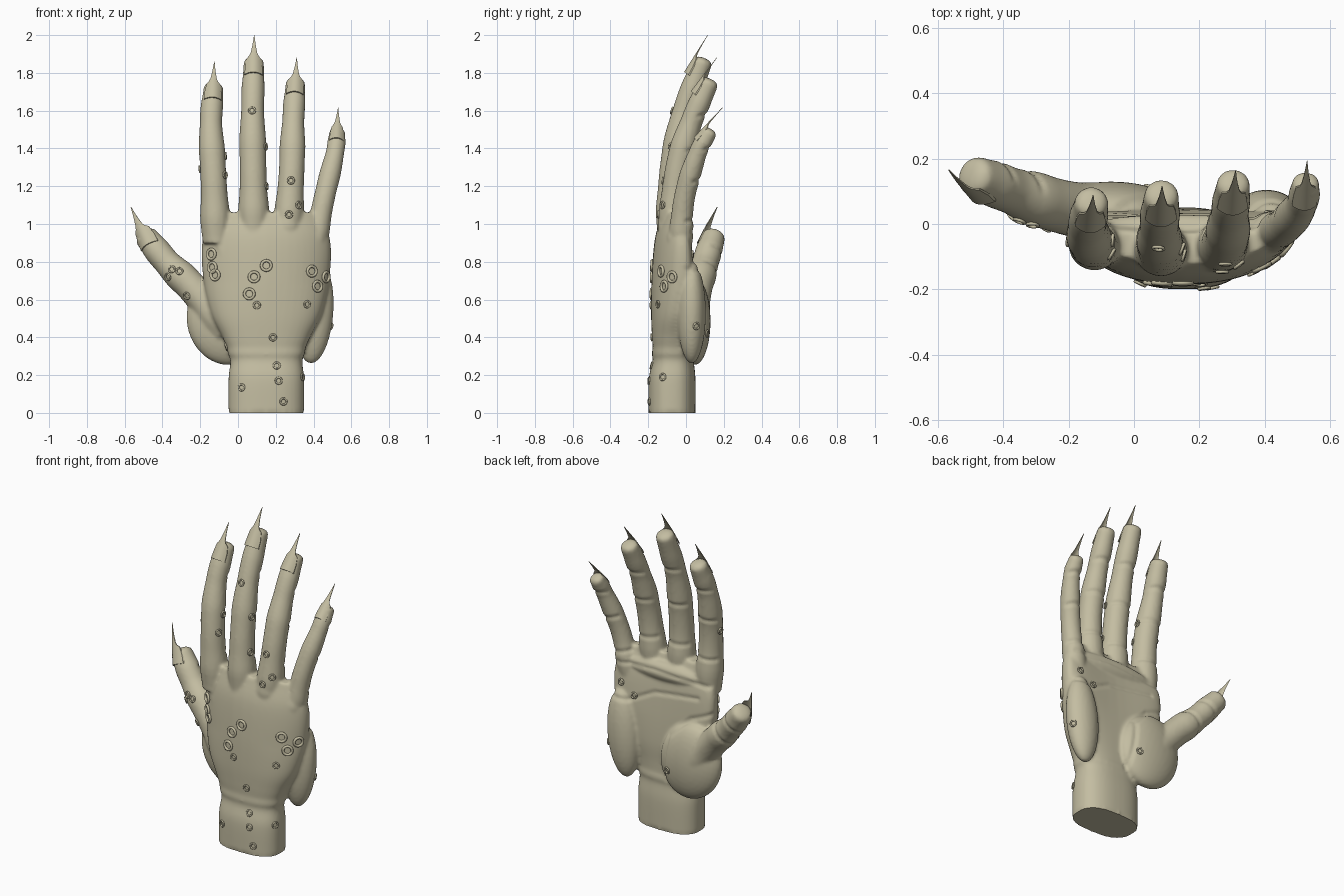
import bpy, bmesh, math
from mathutils import Vector, Matrix
from mathutils.bvhtree import BVHTree

if "Cube" in bpy.data.objects:
    bpy.data.objects.remove(bpy.data.objects["Cube"])

skin = bpy.data.materials.new("bone_skin")
skin.diffuse_color = (0.55, 0.51, 0.36, 1)
skin.use_nodes = True
skin.node_tree.nodes["Principled BSDF"].inputs["Base Color"].default_value = skin.diffuse_color


def loft(bm, rings):
    """Skin a list of closed point rings and cap both ends."""
    vs = [[bm.verts.new(p) for p in r] for r in rings]
    n = len(vs[0])
    for a, b in zip(vs, vs[1:]):
        for i in range(n):
            bm.faces.new((a[i], a[(i + 1) % n], b[(i + 1) % n], b[i]))
    bm.faces.new(vs[0][::-1])
    bm.faces.new(vs[-1])


def spline(pts, steps):
    """Catmull-Rom resampling."""
    p = [Vector(q) for q in pts]
    p = [p[0] * 2 - p[1]] + p + [p[-1] * 2 - p[-2]]
    out = []
    for i in range(1, len(p) - 2):
        a, b, c, d = p[i - 1:i + 3]
        for k in range(steps):
            t = k / steps
            out.append(0.5 * (2 * b + (c - a) * t + (2 * a - 5 * b + 4 * c - d) * t * t
                              + (3 * b - a - 3 * c + d) * t ** 3))
    return out + [p[-2]]


def tube(bm, c, r, n=24):
    """Tube along centres c with radii r and a rounded tip."""
    c, r = list(c), list(r)
    d, end, re = (c[-1] - c[-2]).normalized(), c[-1], r[-1]
    for a in (25, 50, 70, 83):
        a = math.radians(a)
        c.append(end + d * re * .5 * math.sin(a))
        r.append(re * math.cos(a) ** .8)
    rings = []
    for i in range(len(c)):
        t = (c[min(i + 1, len(c) - 1)] - c[max(i - 1, 0)]).normalized()
        u = t.cross(Vector((0, 1, 0))).normalized()
        w = u.cross(t)
        rings.append([c[i] + r[i] * (u * math.cos(k * math.tau / n) + w * math.sin(k * math.tau / n))
                      for k in range(n)])
    loft(bm, rings)


def ball(bm, loc, rad, rot_y=0):
    m = Matrix.Translation(loc) @ Matrix.Rotation(rot_y, 4, 'Y') @ Matrix.Diagonal((*rad, 1))
    bmesh.ops.create_uvsphere(bm, u_segments=32, v_segments=20, radius=1, matrix=m)


def finish(bm, name, angle=50):
    bmesh.ops.recalc_face_normals(bm, faces=bm.faces)
    me = bpy.data.meshes.new(name)
    bm.to_mesh(me)
    bm.free()
    me.materials.append(skin)
    ob = bpy.data.objects.new(name, me)
    bpy.context.collection.objects.link(ob)
    bpy.ops.object.select_all(action='DESELECT')
    bpy.context.view_layer.objects.active = ob
    ob.select_set(True)
    bpy.ops.object.shade_smooth_by_angle(angle=math.radians(angle))
    return ob


def bump(u, mid, width):
    return math.exp(-((u - mid) / width) ** 2)


# wrist and palm: z, half width, y back, y palm side
secs = [(0, .2, -.2, .05), (.18, .2, -.197, .05), (.29, .192, -.175, .04), (.4, .232, -.18, .04),
        (.53, .295, -.185, .045), (.72, .335, -.182, .035), (.92, .337, -.165, .012), (1.06, .27, -.125, -.03)]
bm = bmesh.new()
rings = []
for z, hw, y0, y1 in spline([Vector(s) for s in secs], 6):
    ring = []
    arch = .5 * min(1, max(0, (z - .3) / .4))
    swell = .007 * bump(z, .315, .018)
    for k in range(48):
        c, s = math.cos(k * math.tau / 48), math.sin(k * math.tau / 48)
        dx = (hw + swell) * math.copysign(abs(c) ** .8, c)
        half = (y1 - y0) / 2 + swell
        y = (y0 + y1) / 2 + half * math.copysign(abs(s) ** .8, s) + arch * dx * dx
        ring.append((.15 + dx, y, max(z, 0)))
    rings.append(ring)
loft(bm, rings)

# digits: radius, nail tip, centre line from root to tip
digits = [
    (.071, (-.125, .09, 1.86), (-.115, -.06, .9), (-.13, -.06, 1.25), (-.143, -.01, 1.52), (-.13, .065, 1.72)),
    (.073, (.086, .117, 2.0), (.085, -.08, .95), (.08, -.07, 1.28), (.077, -.015, 1.58), (.084, .085, 1.855)),
    (.07, (.311, .165, 1.88), (.262, -.075, .93), (.284, -.045, 1.28), (.292, .025, 1.53), (.304, .12, 1.745)),
    (.058, (.53, .195, 1.615), (.4, -.03, .86), (.455, -.01, 1.13), (.512, .06, 1.37), (.526, .122, 1.485)),
    (.085, (-.566, .167, 1.09), (-.05, .02, .43), (-.23, .055, .65), (-.37, .1, .79), (-.485, .145, .93))]
creases, nails = [], []
for r, tip, *line in digits:
    thumb = r > .08
    c = spline(line, 10)
    us = [i / (len(c) - 1) for i in range(len(c))]
    tube(bm, c, [r * (1 - .27 * u * u + .13 * bump(u, .12, .08) + .05 * bump(u, .5, .07)
                      - .04 * bump(u, .68, .06) + .03 * bump(u, .84, .05)) for u in us])
    # joint creases across the digit
    for i in ((17, 24) if thumb else (6, 14, 22)):
        t = (c[i + 1] - c[i]).xz.normalized()
        side = Vector((t.y, -t.x)) * r * .9
        creases.append([c[i].xz - side, c[i].xz + side])
    # nail frame
    d = (c[-1] - c[-2]).normalized()
    out = Vector((-.55, -.8, .2) if thumb else (0, -1, 0))
    n = (out - d * out.dot(d)).normalized()
    base = c[-1] - d * (.05 if thumb else 1.1 * r) + n * r * (.87 if thumb else .94)
    nails.append((base, Vector(tip), n, r * .66))
    # knuckle and tendon on the back of the hand
    if not thumb:
        x, y, z = line[0]
        z = z + .06
        ball(bm, (x, y - .025, z), (.065, .05, .075))
        path = [Vector((.15 + (x - .15) * f, yy, zz)) for f, yy, zz in
                ((.3, -.15, .45), (.7, -.145 + .3 * (x - .15) ** 2, .72), (1, y - .035, z - .02))]
        tube(bm, spline(path, 6), [.015 + .0008 * i for i in range(13)], 12)

# thumb pad, little-finger pad, finger-root pad
ball(bm, (-.07, .045, .485), (.2, .085, .235), -.3)
ball(bm, (.405, .03, .53), (.1, .075, .27), .08)
ball(bm, (.15, -.01, .96), (.29, .045, .06))

# fuse the parts into one soft skin
src = finish(bm, "hand_source")
m = src.modifiers.new("fuse", 'REMESH')
m.mode, m.voxel_size = 'VOXEL', .01
m = src.modifiers.new("soften", 'SMOOTH')
m.factor, m.iterations = .5, 5
fused = bpy.data.meshes.new_from_object(src.evaluated_get(bpy.context.evaluated_depsgraph_get()))
bpy.data.objects.remove(src)
bm = bmesh.new()
bm.from_mesh(fused)
bpy.data.meshes.remove(fused)
bm.normal_update()

# palm creases as x-z lines, pressed into the palm side
creases += [[(.5, .76), (.36, .75), (.2, .83), (-.1, .87)],
            [(-.19, .79), (-.06, .74), (.06, .62), (.1, .32)],
            [(.45, .96), (.2, .975), (-.16, .95)]]
segs = [(Vector(a), Vector(b)) for c in creases for a, b in zip(c, c[1:])]
moves = []
for v in bm.verts:
    if v.normal.y < .1:
        continue
    p, best = v.co.xz, 1
    for a, b in segs:
        ab = b - a
        t = min(1, max(0, (p - a).dot(ab) / ab.length_squared))
        best = min(best, (p - a - ab * t).length)
    if best < .02:
        moves.append((v, v.normal * -.007 * (1 - best / .02) * min(1, v.normal.y * 2)))
for v, d in moves:
    v.co += d
for v in bm.verts:
    if v.co.z < .008:
        v.co.z = 0
tree = BVHTree.FromBMesh(bm)
finish(bm, "hand")

# pointed nails: broad plate narrowing to a spike
prof = [(0, 1), (.2, .95), (.4, .78), (.46, .5), (.52, .36), (.7, .2), (.85, .1), (1, .02)]
bm = bmesh.new()
for b, e, out, hw in nails:
    s = (e - b).normalized().cross(out).normalized()
    n = s.cross((e - b).normalized())
    rows = []
    for t, w in prof:
        qs = [hw * w * k / 4 for k in range(-4, 5)]
        top = [b + (e - b) * t + s * q - n * (q * q / hw * .55 - .003) for q in qs]
        rows.append(top + [p - n * .008 * (1 - t * .7) for p in reversed(top)])
    loft(bm, rows)
finish(bm, "nails", 35)

# sucker rings dropped on the skin at x, z; larger on the back of the hand
front = [(-.14, .84), (-.135, .77), (-.12, .73), (.15, .78), (.085, .72), (.06, .63), (.1, .57),
         (.39, .75), (.42, .67), (.365, .575), (.465, .72), (.185, .4), (.205, .25), (.215, .17),
         (.02, .135), (.24, .06), (.34, .19), (-.06, .35), (.075, 1.6), (-.065, 1.36), (-.07, 1.26),
         (-.2, 1.29), (.145, 1.41), (.15, 1.2), (.28, 1.23), (.32, 1.1), (.27, 1.05),
         (-.37, .72), (-.35, .76), (-.31, .75), (-.27, .62)]
back = [(.42, .84), (.33, .78), (.05, .42), (.49, .46)]
bm = bmesh.new()
for sgn, spots in ((-1, front), (1, back)):
    for x, z in spots:
        r = .033 if sgn < 0 and x > -.2 and .59 < z < .9 else .021
        co, no, i, _ = tree.ray_cast(Vector((x, sgn * 2, z)), Vector((0, -sgn, 0)))
        if co is None:
            co, no, i, _ = tree.find_nearest(Vector((x, -.05, z)))
        q = no.to_track_quat('Z', 'Y')
        R, k = r * .78, r * .24
        grid = []
        for a in range(20):
            A = a * math.tau / 20
            row = []
            for b in range(8):
                B = b * math.tau / 8
                w = R + k * math.cos(B)
                row.append(bm.verts.new(co + no * .003 + q @ Vector(
                    (w * math.cos(A), w * math.sin(A), k * math.sin(B)))))
            grid.append(row)
        for a in range(20):
            for b in range(8):
                bm.faces.new((grid[a][b], grid[(a + 1) % 20][b],
                              grid[(a + 1) % 20][(b + 1) % 8], grid[a][(b + 1) % 8]))
finish(bm, "sucker_rings", 60)
